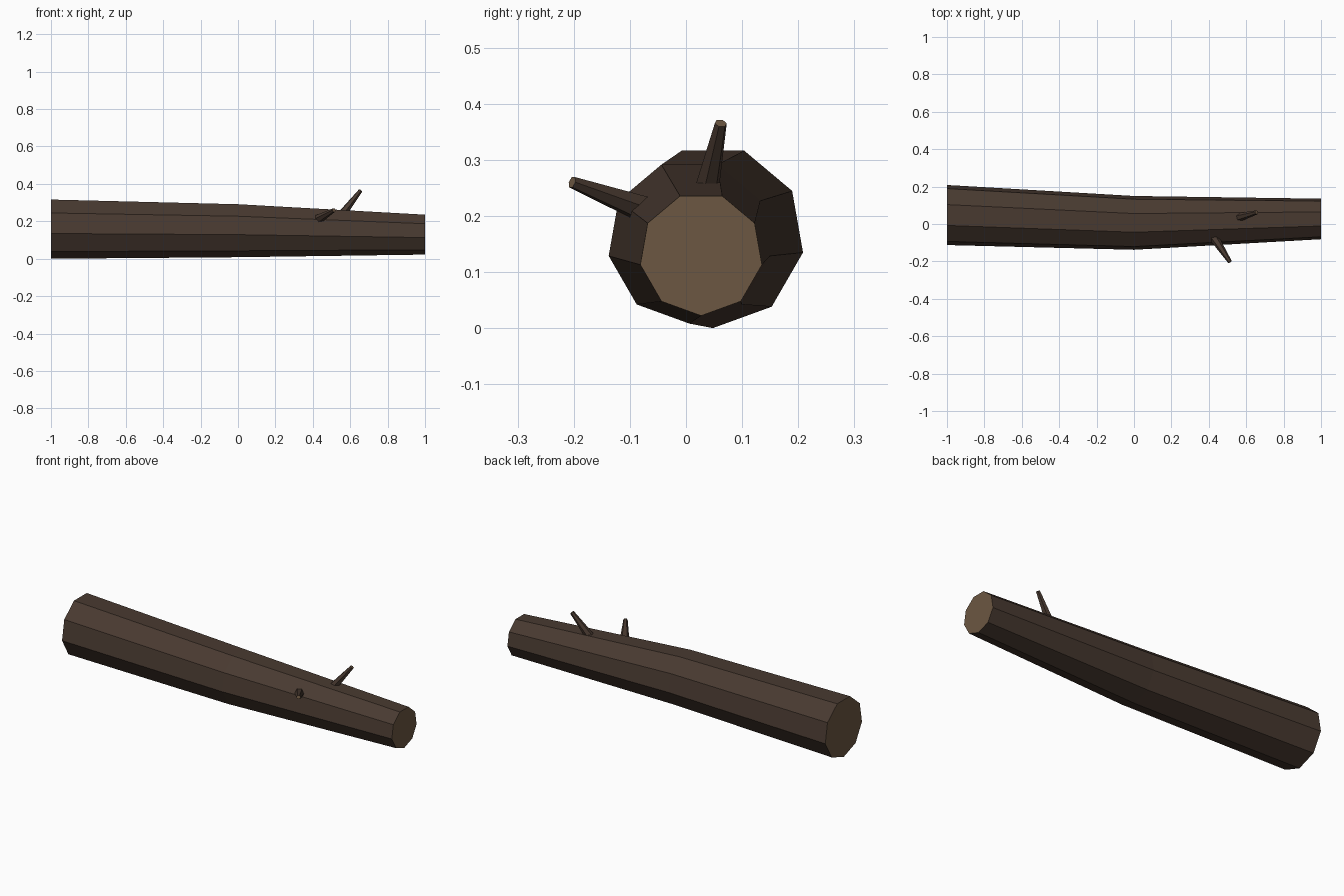
import bpy, bmesh, math
from mathutils import Vector

if "Cube" in bpy.data.objects:
    bpy.data.objects.remove(bpy.data.objects["Cube"])


def material(name, rgb):
    m = bpy.data.materials.new(name)
    m.diffuse_color = (*rgb, 1)
    m.use_nodes = True
    m.node_tree.nodes["Principled BSDF"].inputs["Base Color"].default_value = m.diffuse_color
    return m


bark = material("dark bark", (0.066, 0.042, 0.030))
wood = material("cut wood", (0.150, 0.095, 0.054))


def make_object(name, rings, caps):
    """Skin rings of points into a tube; flat caps take the cut wood colour."""
    bm = bmesh.new()
    loops = [[bm.verts.new(p) for p in ring] for ring in rings]
    n = len(loops[0])
    for a, b in zip(loops, loops[1:]):
        for i in range(n):
            j = (i + 1) % n
            bm.faces.new((a[i], a[j], b[j], b[i]))
    for loop, cut in zip((loops[0], loops[-1]), caps):
        bm.faces.new(loop).material_index = 1 if cut else 0
    bmesh.ops.recalc_face_normals(bm, faces=bm.faces)
    me = bpy.data.meshes.new(name)
    bm.to_mesh(me)
    bm.free()
    me.materials.append(bark)
    me.materials.append(wood)
    ob = bpy.data.objects.new(name, me)
    bpy.context.collection.objects.link(ob)
    return ob


# Trunk: nine-sided, one vertex pointing down, slightly bent and tapered
def trunk_ring(x, y, z, r, n=9):
    angles = [-math.pi / 2 + 2 * math.pi * i / n for i in range(n)]
    return [(x, y + r * math.cos(a), z + r * math.sin(a)) for a in angles]


make_object("log_trunk", [trunk_ring(-1, 0.048, 0.163, 0.163),
                          trunk_ring(0, 0.006, 0.154, 0.146),
                          trunk_ring(1, 0.027, 0.132, 0.110)], (True, True))


# Branch stubs: tapered, rooted inside the trunk
def stub(name, base, tip, r0, r1, n=6):
    base, tip = Vector(base), Vector(tip)
    d = (tip - base).normalized()
    u = d.cross(Vector((0, 0, 1))).normalized()
    v = u.cross(d)
    angles = [2 * math.pi * i / n for i in range(n)]
    rings = [[c + r * (u * math.cos(a) + v * math.sin(a)) for a in angles]
             for c, r in ((base, r0), (tip, r1))]
    make_object(name, rings, (False, True))


stub("upper_branch_stub", (0.555, 0.034, 0.235), (0.656, 0.062, 0.365), 0.024, 0.011)
stub("side_branch_stub", (0.425, -0.068, 0.209), (0.513, -0.203, 0.260), 0.026, 0.011)
